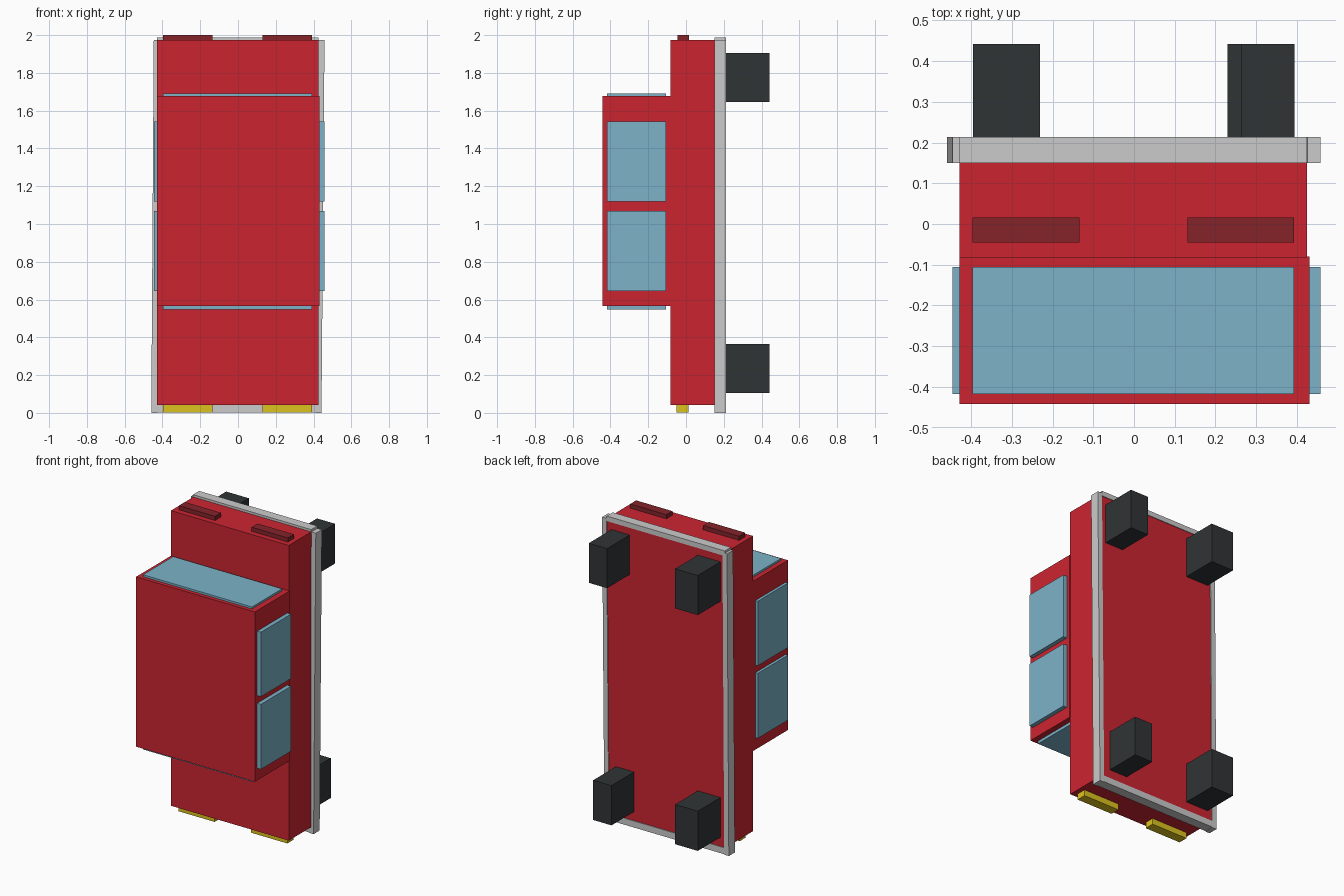
import bpy, bmesh

if "Cube" in bpy.data.objects:
    bpy.data.objects.remove(bpy.data.objects["Cube"])

def material(name, rgb):
    m = bpy.data.materials.new(name)
    m.diffuse_color = (*rgb, 1)
    m.use_nodes = True
    m.node_tree.nodes["Principled BSDF"].inputs["Base Color"].default_value = m.diffuse_color
    return m

RED = material("red_paint", (0.6, 0.018, 0.03))
GLASS = material("blue_glass", (0.2, 0.45, 0.58))
BLACK = material("tyre_black", (0.03, 0.034, 0.036))
YELLOW = material("lamp_yellow", (0.72, 0.54, 0.013))
DARK_RED = material("lamp_red", (0.23, 0.017, 0.023))

def box(name, x, y, z, mat=None, lean=0.0):
    """Box from (min, max) ranges; lean shifts the top end along x."""
    bm = bmesh.new()
    bmesh.ops.create_cube(bm, size=1)
    for v in bm.verts:
        top = v.co.z > 0
        v.co = (x[v.co.x > 0] + (lean if top else 0), y[v.co.y > 0], z[top])
    me = bpy.data.meshes.new(name)
    bm.to_mesh(me)
    bm.free()
    ob = bpy.data.objects.new(name, me)
    bpy.context.collection.objects.link(ob)
    if mat:
        me.materials.append(mat)
    return ob

# Car standing on its nose: body and cabin
box("body", (-0.428, 0.425), (-0.082, 0.208), (0.042, 1.973), RED)
box("cabin", (-0.428, 0.431), (-0.442, -0.08), (0.566, 1.677), RED)

# Trim strips around the underside edge; the side strips lean slightly
TRIM_Y = (0.15, 0.213)
box("trim_left", (-0.459, -0.426), TRIM_Y, (0.0, 1.973), lean=0.013)
box("trim_right", (0.410, 0.442), TRIM_Y, (0.0, 1.973), lean=0.016)
box("trim_rear", (-0.430, 0.425), TRIM_Y, (1.955, 1.988))
box("trim_front", (-0.440, 0.425), TRIM_Y, (0.003, 0.045))

# Windscreens at both ends of the cabin
GLASS_Y = (-0.417, -0.105)
box("rear_window", (-0.396, 0.393), GLASS_Y, (1.670, 1.69), GLASS)
box("windscreen", (-0.396, 0.393), GLASS_Y, (0.547, 0.570), GLASS)

# Two side windows on each flank
for row, z in (("front", (0.645, 1.07)), ("rear", (1.12, 1.542))):
    box(f"{row}_window_left", (-0.446, -0.42), GLASS_Y, z, GLASS)
    box(f"{row}_window_right", (0.42, 0.458), GLASS_Y, z, GLASS)

# Head and tail lamps
for side, x in (("left", (-0.396, -0.134)), ("right", (0.131, 0.393))):
    box(f"tail_lamp_{side}", x, (-0.046, 0.016), (1.965, 2.0), DARK_RED)
    box(f"head_lamp_{side}", x, (-0.051, 0.012), (0.003, 0.05), YELLOW)

# Block wheels; the right-hand pair is narrower and slightly offset
for row, z, xr in (("front", (0.104, 0.364), (0.23, 0.362)),
                   ("rear", (1.647, 1.906), (0.262, 0.394))):
    box(f"{row}_wheel_left", (-0.395, -0.231), (0.2, 0.442), z, BLACK)
    box(f"{row}_wheel_right", xr, (0.2, 0.442), z, BLACK)
